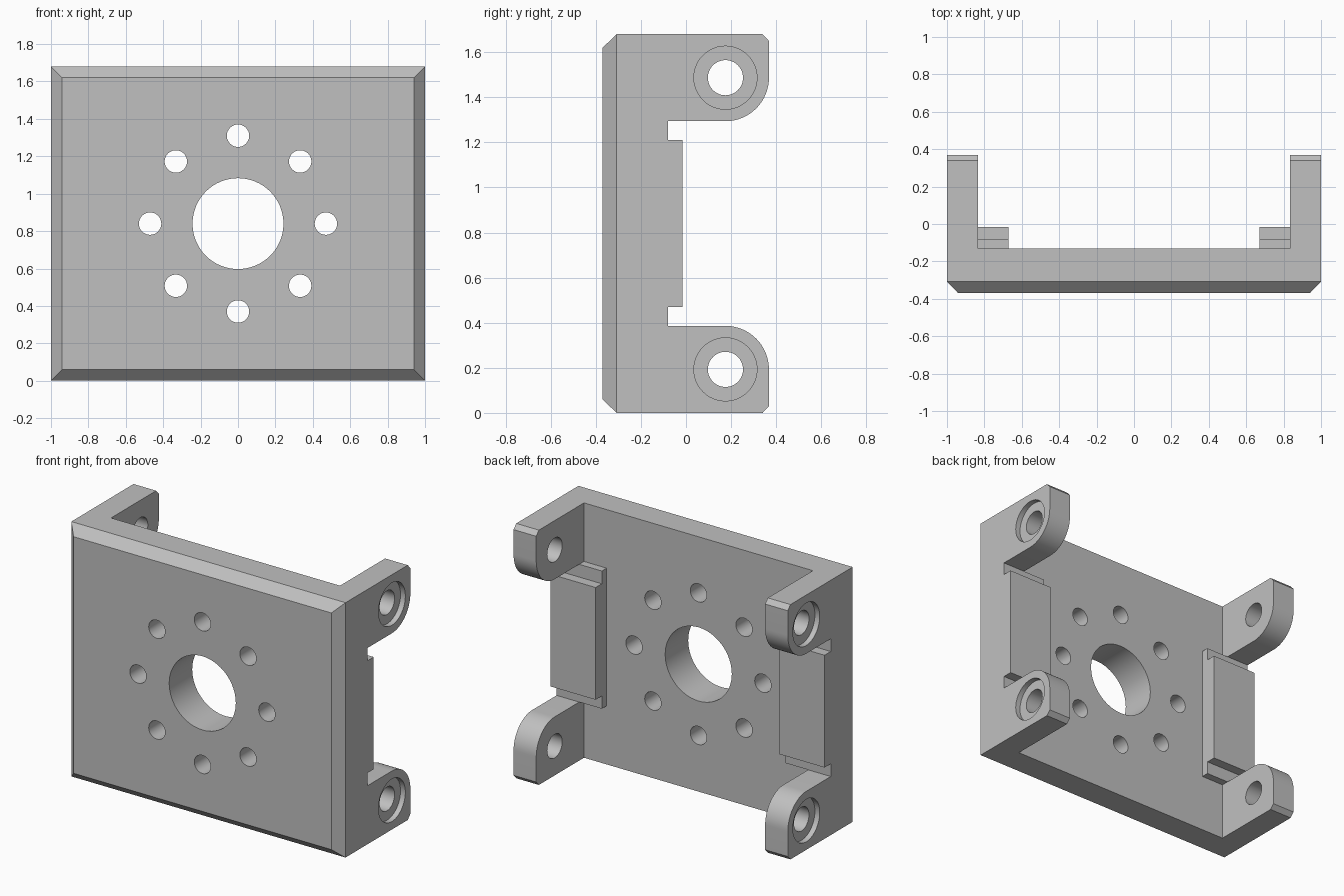
import bpy, bmesh, math
from mathutils import Vector

cube = bpy.data.objects.get("Cube")
if cube:
    bpy.data.objects.remove(cube, do_unlink=True)

grey = bpy.data.materials.new("plain grey")
grey.use_nodes = True
grey.diffuse_color = (0.53, 0.53, 0.53, 1)
grey.node_tree.nodes["Principled BSDF"].inputs["Base Color"].default_value = (0.53, 0.53, 0.53, 1)

H, MID = 1.68, 0.84          # height and its middle
FRONT, BACK = -0.37, 0.37
PLATE_BACK = -0.13
LUG_Y, LUG_Z, LUG_R = 0.175, 0.193, 0.193


def prism(name, outline, start, depth):
    """Extrude a closed outline of 3D points along a vector."""
    bm = bmesh.new()
    face = bm.faces.new([bm.verts.new(Vector(p) + Vector(start)) for p in outline])
    out = bmesh.ops.extrude_face_region(bm, geom=[face])
    moved = [g for g in out["geom"] if isinstance(g, bmesh.types.BMVert)]
    bmesh.ops.translate(bm, vec=depth, verts=moved)
    bmesh.ops.recalc_face_normals(bm, faces=bm.faces)
    mesh = bpy.data.meshes.new(name)
    bm.to_mesh(mesh)
    bm.free()
    mesh.materials.append(grey)
    obj = bpy.data.objects.new(name, mesh)
    bpy.context.collection.objects.link(obj)
    return obj


def circle(radius, axis, n=48):
    pts = [(radius * math.cos(math.tau * i / n), radius * math.sin(math.tau * i / n)) for i in range(n)]
    return [(0, a, b) if axis == "x" else (a, 0, b) for a, b in pts]


def cut(target, cutter):
    """Subtract the cutter, keep the result and discard the cutter."""
    mod = target.modifiers.new("cut", "BOOLEAN")
    mod.operation = "DIFFERENCE"
    mod.solver = "EXACT"
    mod.object = cutter
    cutter.hide_render = True
    bpy.context.view_layer.update()
    graph = bpy.context.evaluated_depsgraph_get()
    mesh = bpy.data.meshes.new_from_object(target.evaluated_get(graph))
    target.modifiers.clear()
    target.data = mesh
    bpy.data.objects.remove(cutter, do_unlink=True)


# Side profile: lower half (front chamfer, lug, notch, rib), mirrored upward
half = [(FRONT, 0.06), (-0.308, 0), (0.34, 0), (BACK - 0.002, 0.03)]
for i in range(17):
    a = math.pi / 2 * i / 16
    half.append((LUG_Y + LUG_R * math.cos(a), LUG_Z + LUG_R * math.sin(a)))
half += [(-0.08, LUG_Z + LUG_R), (-0.08, 0.47), (-0.015, 0.47)]
profile = half + [(y, H - z) for y, z in reversed(half)]
bracket = prism("motor_bracket", [(0, y, z) for y, z in profile], (-1, 0, 0), (2, 0, 0))

# Chamfers on the two upright front edges
for s in (-1, 1):
    wedge = [(s * 0.94, FRONT, 0), (s * 1.06, FRONT - 0.124 + 0.062, 0),
             (s * 1.06, -0.246, 0), (s, -0.308, 0)]
    cut(bracket, prism("wedge", wedge, (0, 0, -0.2), (0, 0, H + 0.4)))

# Channel behind the plate: wide between the lugs, narrow between the ribs
w, n, zl = 0.835, 0.67, LUG_Z + LUG_R
right = [(w, -0.2), (w, zl), (n, zl), (n, H - zl), (w, H - zl), (w, H + 0.2)]
channel = right + [(-x, z) for x, z in reversed(right)]
cut(bracket, prism("channel", [(x, 0, z) for x, z in channel], (0, PLATE_BACK, 0), (0, 1, 0)))

# Shaft hole and ring of bolt holes through the plate
cut(bracket, prism("bore", circle(0.243, "y", 64), (0, -0.6, MID), (0, 0.7, 0)))
for i in range(8):
    a = math.tau * i / 8
    spot = (0.47 * math.cos(a), -0.6, MID + 0.47 * math.sin(a))
    cut(bracket, prism("bolt", circle(0.06, "y", 32), spot, (0, 0.7, 0)))

# Lug holes with a shallow counterbore on the outer side
for z in (LUG_Z, H - LUG_Z):
    cut(bracket, prism("pin", circle(0.078, "x"), (-1.2, LUG_Y, z), (2.4, 0, 0)))
    for s in (-1, 1):
        cut(bracket, prism("counterbore", circle(0.14, "x"), (s * 0.965, LUG_Y, z), (s * 0.2, 0, 0)))

# One material, smooth curves with sharp edges kept
bracket.data.materials.clear()
bracket.data.materials.append(grey)
for p in bracket.data.polygons:
    p.material_index = 0
bpy.ops.object.select_all(action="DESELECT")
bracket.select_set(True)
bpy.context.view_layer.objects.active = bracket
bpy.ops.object.shade_smooth_by_angle(angle=math.radians(25))
